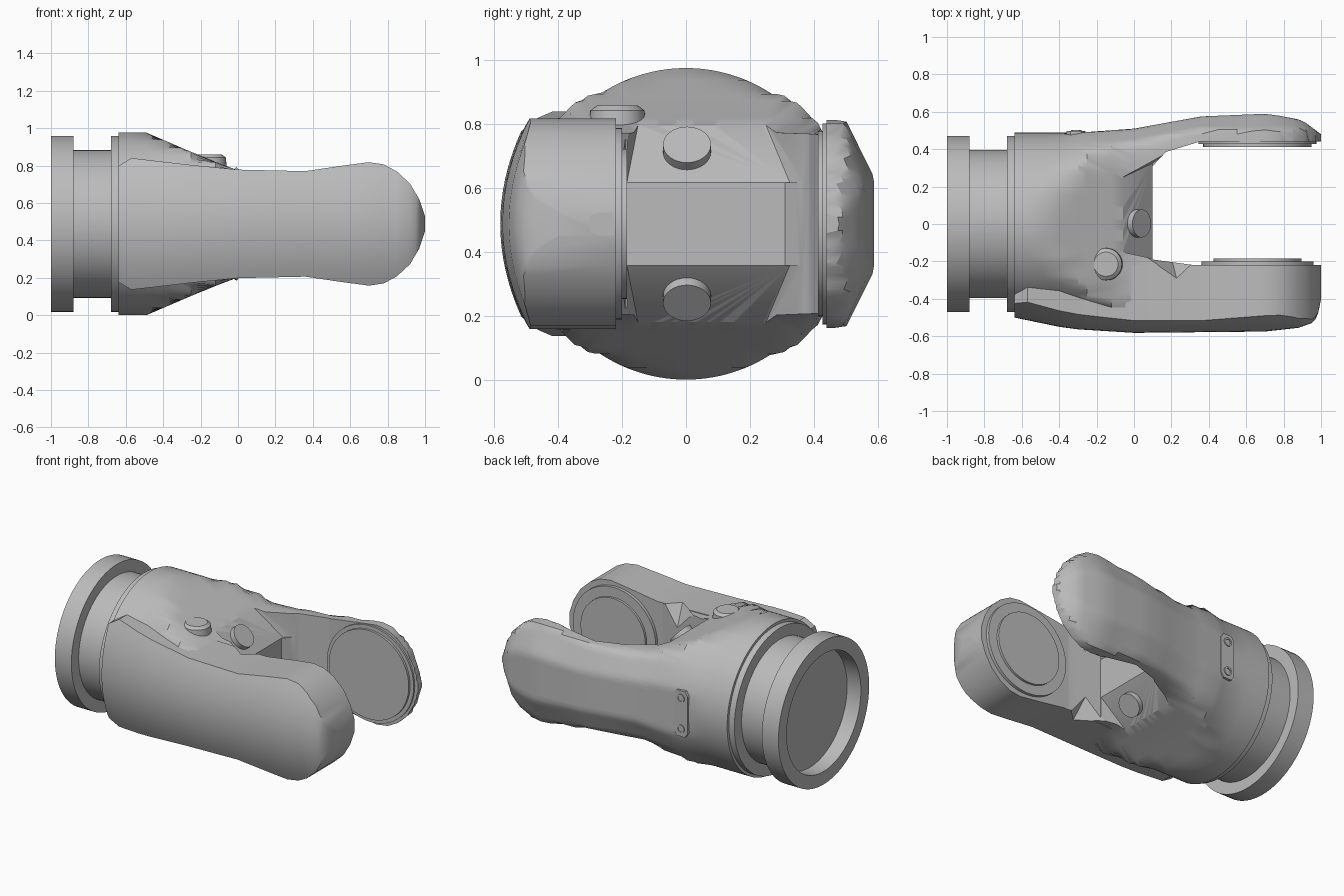
import bpy, bmesh, math
from mathutils import Vector

if "Cube" in bpy.data.objects:
    bpy.data.objects.remove(bpy.data.objects["Cube"], do_unlink=True)

ZC = 0.488  # height of the long axis

grey = bpy.data.materials.new("satin grey")
grey.use_nodes = True
grey.diffuse_color = (0.5, 0.5, 0.5, 1)
grey.node_tree.nodes["Principled BSDF"].inputs["Base Color"].default_value = (0.5, 0.5, 0.5, 1)


def finish(name, bm, angle=30):
    bmesh.ops.recalc_face_normals(bm, faces=bm.faces)
    me = bpy.data.meshes.new(name)
    bm.to_mesh(me)
    bm.free()
    me.materials.append(grey)
    ob = bpy.data.objects.new(name, me)
    bpy.context.collection.objects.link(ob)
    smooth(ob, angle)
    return ob


def smooth(ob, angle=30):
    bpy.ops.object.select_all(action='DESELECT')
    ob.select_set(True)
    bpy.context.view_layer.objects.active = ob
    bpy.ops.object.shade_smooth_by_angle(angle=math.radians(angle))


def loft(name, rings):
    """Skin closed rings of equal length and cap both ends."""
    bm = bmesh.new()
    vs = [[bm.verts.new(p) for p in ring] for ring in rings]
    n = len(vs[0])
    for a, b in zip(vs, vs[1:]):
        for i in range(n):
            j = (i + 1) % n
            bm.faces.new((a[i], a[j], b[j], b[i]))
    bm.faces.new(vs[0])
    bm.faces.new(vs[-1])
    return finish(name, bm)


def lathe(name, profile, origin, axis, n=64):
    """Turn (distance, radius) pairs round an axis."""
    rot = Vector((1, 0, 0)).rotation_difference(Vector(axis))
    o = Vector(origin)
    turn = [2 * math.pi * i / n for i in range(n)]
    return loft(name, [[o + rot @ Vector((d, r * math.cos(t), r * math.sin(t))) for t in turn]
                       for d, r in profile])


def hull(name, pts):
    bm = bmesh.new()
    for p in pts:
        bm.verts.new(p)
    res = bmesh.ops.convex_hull(bm, input=bm.verts)
    loose = {g for g in res["geom_interior"] if isinstance(g, bmesh.types.BMVert)}
    bmesh.ops.delete(bm, geom=list(loose), context='VERTS')
    return finish(name, bm)


def carve(ob, cutters):
    for c in cutters:
        c.hide_render = True
        m = ob.modifiers.new("carve", 'BOOLEAN')
        m.operation, m.solver, m.object = 'DIFFERENCE', 'EXACT', c
        bpy.context.view_layer.objects.active = ob
        bpy.ops.object.modifier_apply(modifier=m.name)
    smooth(ob)


def at(table, x):
    """Linear interpolation in a table of (x, value)."""
    for (x0, v0), (x1, v1) in zip(table, table[1:]):
        if x <= x1:
            return v0 + (v1 - v0) * max(0, x - x0) / (x1 - x0)
    return table[-1][1]


# Shared half height of the fork arms
ARM = [(0, .29), (.36, .282), (.55, .31), (.7, .33), (.78, .318), (.85, .28),
       (.92, .215), (.97, .13), (1, .04)]
BODY_H = [(-.64, .488), (-.49, .488), (-.25, .385)] + ARM
COVER_H = [(-.64, .31), (-.57, .352), (-.25, .315)] + ARM
STATIONS = [-.64, -.57, -.49, -.4, -.3, -.25, -.12, 0, .18, .36, .45, .55, .63, .7, .78,
            .85, .88, .92, .95, .97, .985, 1]

# Body: round at the base, flattening into the back arm
RADIUS = [(-.64, .488), (-.4, .488), (0, .56), (.36, .8), (1, .95)]
BACK = [(-.64, .488), (-.3, .488), (0, .51), (.36, .575), (.72, .59), (.9, .555), (1, .48)]
CREASE = [(-.48, .33), (0, .43), (.36, .51), (.55, .5), (.9, .5), (1, .46)]
FRONT = [(-.64, .488), (0, .45), (.36, .38), (1, .3)]


def body_ring(x, n=144):
    h, yb, ye = at(BODY_H, x) - (.004 if x > -.2 else 0), at(BACK, x), at(CREASE, x)
    zq = .45 * h
    ny, nz = h - zq, yb - ye            # normal of the back chamfer
    d = ny * ye + nz * h
    ring = []
    for i in range(n):
        t = 2 * math.pi * i / n
        c, s = math.cos(t), math.sin(t)
        r = min(at(RADIUS, x), h / max(abs(s), 1e-6))
        if c > 1e-6:
            r = min(r, yb / c, d / (ny * c + nz * abs(s)))
        elif c < -1e-6:
            r = min(r, -at(FRONT, x) / c)
        ring.append((x, r * c, ZC + r * s))
    return ring


body = loft("body_and_back_arm", [body_ring(x) for x in STATIONS])

# Front cover: a long bowed shell that forms the front arm
OUTER = [(-.64, -.5), (-.35, -.56), (0, -.582), (.7, -.575), (.88, -.555), (.95, -.53),
         (.98, -.5), (1, -.4)]


def cover_ring(x, n=16):
    h, y = at(COVER_H, x), at(OUTER, x)
    ring = [(x, -.22, ZC + h)]
    for i in range(n + 1):
        z = h * (1 - 2 * i / n)
        ring.append((x, y + .085 * (z / .33) ** 2, ZC + z))
    return ring + [(x, -.22, ZC - h)]


cover = loft("front_arm_cover", [cover_ring(x) for x in STATIONS])

# Cutters for the fork opening, the sloped web faces and the corner notches
opening = [(.1, -.19), (.36, -.225), (1.2, -.225), (1.2, .44), (.35, .44), (.17, .385), (.1, .31)]
slot = hull("slot_cutter", [(x, y, z) for x, y in opening for z in (-.3, 1.3)])
slopes, notches = [], []
for s in (1, -1):
    slopes.append(hull("slope_cutter", [
        (x, y, ZC + s * z)
        for x, y0, y1, z0 in ((-.06, -.15, .25, .31), (.1, -.185, .325, .13), (.16, -.19, .37, .13))
        for y in (y0, y1) for z in (z0, .8)]))
    notches.append(hull("notch_cutter", [
        (x, y, ZC + s * z) for x, y, z in
        ((.06, -.18, .3), (.36, -.18, .3), (.23, -.3, .3), (.2, -.18, .12))]))
carve(body, [slot] + slopes + notches)
carve(cover, notches)
for c in [slot] + slopes + notches:
    bpy.data.objects.remove(c, do_unlink=True)

# Flange, neck and collar, hollow at the open end
lathe("base_flange", [(-.9, .385), (-1, .385), (-1, .47), (-.88, .47), (-.88, .395),
                      (-.68, .395), (-.68, .47), (-.63, .47)], (0, 0, ZC), (1, 0, 0), 96)

# Stepped bearing discs inside the arms
lathe("front_bearing", [(-.02, .3), (.02, .3), (.02, .235), (.035, .235)],
      (.66, -.22, ZC), (0, 1, 0))
lathe("back_bearing", [(-.02, .315), (.012, .315), (.012, .29), (.027, .29)],
      (.66, .44, ZC), (0, -1, 0))

# Buttons on the sloped web faces
for s, name in ((1, "upper_button"), (-1, "lower_button")):
    lathe(name, [(-.03, .075), (.035, .075)], (.015, .003, ZC + s * .225), (.75, 0, s * .66), 32)

# Tapered knob on top
lathe("top_knob", [(-.07, .09), (-.015, .085), (0, .065)], (-.15, -.215, .858), (0, 0, 1), 32)

# Screw plate on the back
outline = [(s * a, t * b) for s, t in ((1, 1), (-1, 1), (-1, -1), (1, -1))
           for a, b in ((.05, .12), (.03, .15))]
hull("back_plate", [(-.31 + a, y, ZC + b) for a, b in outline for y in (.44, .497)])
for t in (1, -1):
    lathe("plate_screw", [(-.01, .028), (.006, .028), (.006, .018), (.001, .018)],
          (-.31, .497, ZC + t * .1), (0, 1, 0), 20)
